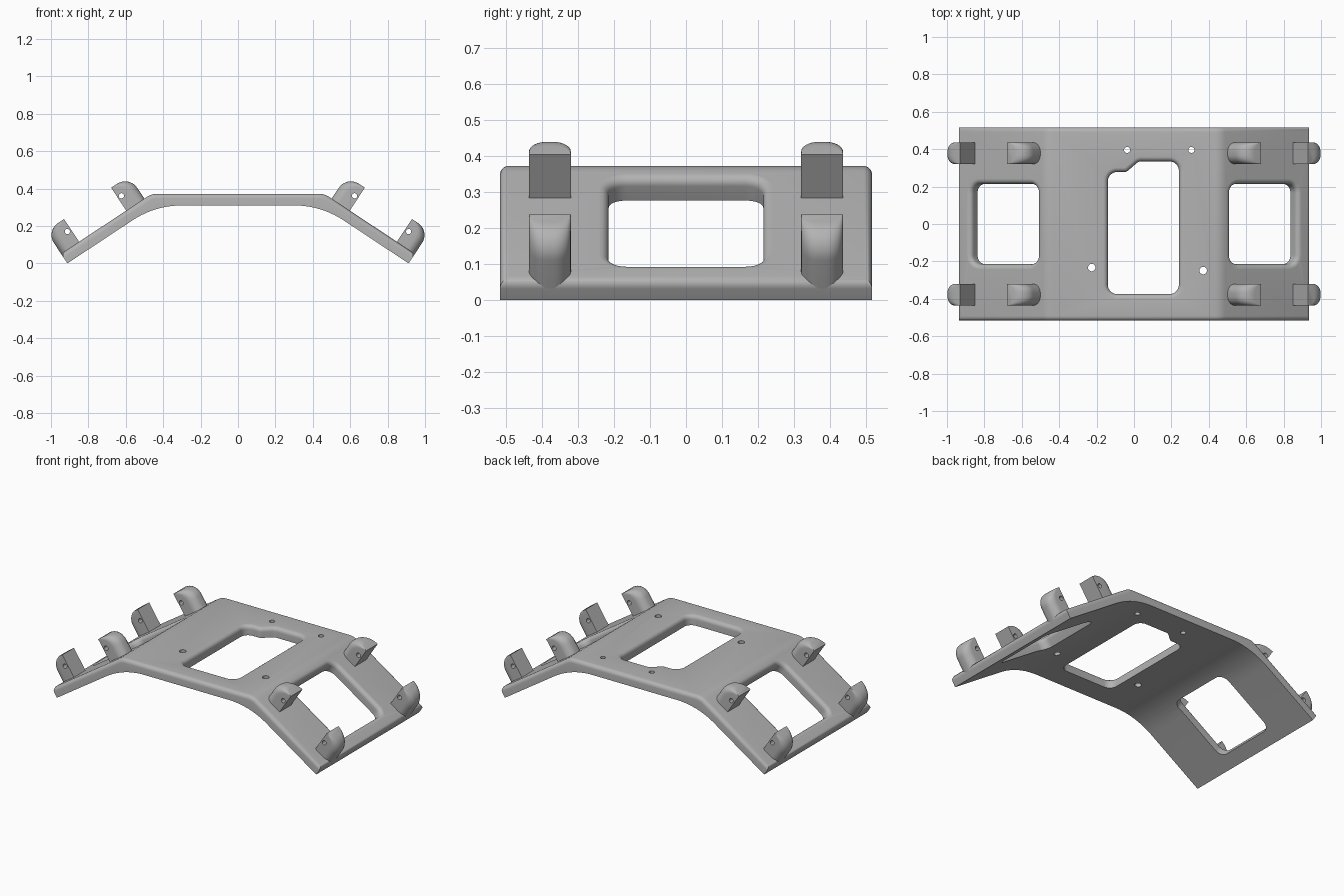
import bpy, bmesh, math
from mathutils import Vector

if "Cube" in bpy.data.objects:
    bpy.data.objects.remove(bpy.data.objects["Cube"], do_unlink=True)

# Main dimensions
TILT = math.radians(33.5)
C, S = math.cos(TILT), math.sin(TILT)
END_X, TOP_Z, THICK, HALF_Y = 0.912, 0.372, 0.062, 0.517
EDGE_R = 0.025

grey = bpy.data.materials.new("plain grey")
grey.use_nodes = True
colour = (0.45, 0.45, 0.45, 1)
grey.diffuse_color = colour
grey.node_tree.nodes["Principled BSDF"].inputs["Base Color"].default_value = colour


def wing(s, y, n, side=1):
    """s runs up the sloping wing from its tip, n is height above its underside."""
    return Vector((side * (END_X - s * C + n * S), y, s * S + n * C))


def make(name, bm):
    bmesh.ops.recalc_face_normals(bm, faces=bm.faces)
    mesh = bpy.data.meshes.new(name)
    bm.to_mesh(mesh)
    bm.free()
    mesh.materials.append(grey)
    obj = bpy.data.objects.new(name, mesh)
    bpy.context.collection.objects.link(obj)
    return obj


def loft(name, rings):
    bm = bmesh.new()
    rows = [[bm.verts.new(p) for p in ring] for ring in rings]
    for a, b in zip(rows, rows[1:]):
        for i in range(len(a)):
            j = (i + 1) % len(a)
            bm.faces.new((a[i], a[j], b[j], b[i]))
    bm.faces.new(rows[0])
    bm.faces.new(rows[-1])
    return make(name, bm)


def cut(obj, cutters):
    for cutter in cutters:
        cutter.hide_render = True
        mod = obj.modifiers.new("cut", 'BOOLEAN')
        mod.operation, mod.solver, mod.object = 'DIFFERENCE', 'EXACT', cutter
    graph = bpy.context.evaluated_depsgraph_get()
    mesh = bpy.data.meshes.new_from_object(obj.evaluated_get(graph))
    obj.modifiers.clear()
    obj.data = mesh
    for cutter in cutters:
        bpy.data.objects.remove(cutter, do_unlink=True)


def smooth(obj):
    bpy.ops.object.select_all(action='DESELECT')
    obj.select_set(True)
    bpy.context.view_layer.objects.active = obj
    bpy.ops.object.shade_smooth_by_angle(angle=math.radians(32))


def fillet(prev, p, nxt, radius, steps):
    """Points of an arc that rounds the corner p."""
    a, b = (p - prev).normalized(), (nxt - p).normalized()
    turn = a.angle_signed(b)
    reach = radius * math.tan(abs(turn) / 2)
    start, end = p - a * reach, p + b * reach
    centre = p + (b - a).normalized() * (radius / math.cos(turn / 2))
    u, v = start - centre, end - centre
    total = abs(turn)
    return [centre + (u * math.sin(total * (1 - k / steps)) + v * math.sin(total * k / steps))
            / math.sin(total) for k in range(steps + 1)]


def outline(corners, grow):
    """Rounded anticlockwise outline, grown outward; corners are (x, y, radius)."""
    pts = [Vector(c[:2]) for c in corners]
    count, moved, radii = len(pts), [], []
    for i, p in enumerate(pts):
        a, b = (p - pts[i - 1]).normalized(), (pts[(i + 1) % count] - p).normalized()
        na, nb = Vector((a.y, -a.x)), Vector((b.y, -b.x))
        moved.append(p + (na + nb) * (grow / (1 + na.dot(nb))))
        convex = a.x * b.y - a.y * b.x > 0
        radii.append(corners[i][2] + (grow if convex else -grow))
    out = []
    for i in range(count):
        out += fillet(moved[i - 1], moved[i], moved[(i + 1) % count], radii[i], 8)
    return out


def window_cutter(corners, place):
    """Opening whose upper rim flares into a rounded edge."""
    levels = [(0, -0.15)]
    for k in range(7):
        t = math.pi / 2 * k / 6
        levels.append((EDGE_R * (1 - math.cos(t)), EDGE_R * (math.sin(t) - 1)))
    levels.append((EDGE_R, 0.05))
    return loft("window_cutter",
                [[place(p.x, p.y, n) for p in outline(corners, g)] for g, n in levels])


def rod(centre, axis, radius, length):
    axis = Vector(axis)
    side = axis.orthogonal().normalized()
    other = axis.cross(side)
    ring = [Vector(centre) + radius * (side * math.cos(a) + other * math.sin(a))
            for a in (2 * math.pi * k / 20 for k in range(20))]
    return loft("rod_cutter", [[p + axis * d for p in ring] for d in (-length, length)])


# Bent plate: cross-section with rounded bends, extruded front to back
def section_point(s, n):
    q = wing(s, 0, n)
    return Vector((q.x, q.z))

LOW_Z = TOP_Z - THICK
bend_low = Vector((END_X - LOW_Z * C / S, LOW_Z))
bend_top = Vector((END_X + (THICK / C - TOP_Z) * C / S, TOP_Z))
tip_low, tip_top = section_point(0, 0), section_point(0, THICK)
half = fillet(Vector((0, LOW_Z)), bend_low, tip_low, 0.145 / math.tan(TILT / 2), 10)
half += [tip_low, tip_top]
half += fillet(tip_top, bend_top, Vector((0, TOP_Z)), 0.03 / math.tan(TILT / 2), 5)
section = half + [Vector((-p.x, p.y)) for p in reversed(half)]
plate = loft("bent_plate", [[Vector((p.x, y, p.y)) for p in section]
                            for y in (-HALF_Y, HALF_Y)])

# Rounded upper rim of the plate
bm = bmesh.new()
bm.from_mesh(plate.data)
bm.normal_update()
rim = [e for e in bm.edges
       if sorted(f.normal.z > 0.7 for f in e.link_faces) == [False, True]]
bmesh.ops.bevel(bm, geom=rim, offset=EDGE_R, offset_type='OFFSET', segments=6,
                profile=0.5, affect='EDGES', clamp_overlap=False)
bm.to_mesh(plate.data)
bm.free()

# Middle opening with a stepped corner, and a square window in each wing
R = 0.05
middle = [(-0.14, -0.375, R), (0.24, -0.375, R), (0.24, 0.335, R),
          (0.025, 0.335, 0.04), (-0.04, 0.278, 0.035), (-0.14, 0.278, R)]
lo, hi, wy = 0.09, 0.515, 0.215
square = [(lo, -wy, R), (hi, -wy, R), (hi, wy, R), (lo, wy, R)]
cutters = [window_cutter(middle, lambda x, y, n: Vector((x, y, TOP_Z + n)))]
for side in (-1, 1):
    cutters.append(window_cutter(
        square, lambda s, y, n, side=side: wing(s, y, THICK + n, side)))

# Screw holes
for x, y, r in ((-0.037, 0.396, 0.016), (0.307, 0.396, 0.016),
                (-0.226, -0.233, 0.02), (0.37, -0.249, 0.02)):
    cutters.append(rod((x, y, TOP_Z), (0, 0, 1), r, 0.2))
cut(plate, cutters)
smooth(plate)


# Lugs: flat on one face, rounded on the other, with a pin hole
def lug(name, foot, facing, y0, side):
    width, depth, top, round_r, corner = 0.058, 0.116, 0.208, 0.077, 0.048
    levels = [(depth, 0.02)]
    for k in range(11):
        t = math.pi / 2 * k / 10
        levels.append((depth - round_r * (1 - math.cos(t)),
                       top - round_r * (1 - math.sin(t))))
    rings = []
    for d, n in levels:
        ct = min(corner, d * 0.95)
        arc = [(d - ct + ct * math.sin(a), width - corner + corner * math.cos(a))
               for a in (math.pi / 2 * k / 8 for k in range(9))]
        foot_line = [(0, width)] + arc + [(t, -y) for t, y in reversed(arc)] + [(0, -width)]
        rings.append([wing(foot + facing * t, y0 + y, n, side) for t, y in foot_line])
    obj = loft(name, rings)
    cut(obj, [rod(wing(foot + facing * 0.022, y0, 0.142, side), (0, 1, 0), 0.014, 0.1)])
    smooth(obj)


for side, hand in ((1, "left"), (-1, "right")):
    for y0, end in ((-0.378, "front"), (0.378, "back")):
        lug(f"upper_lug_{hand}_{end}", 0.418, 1, y0, side)
        lug(f"lower_lug_{hand}_{end}", 0.116, -1, y0, side)
